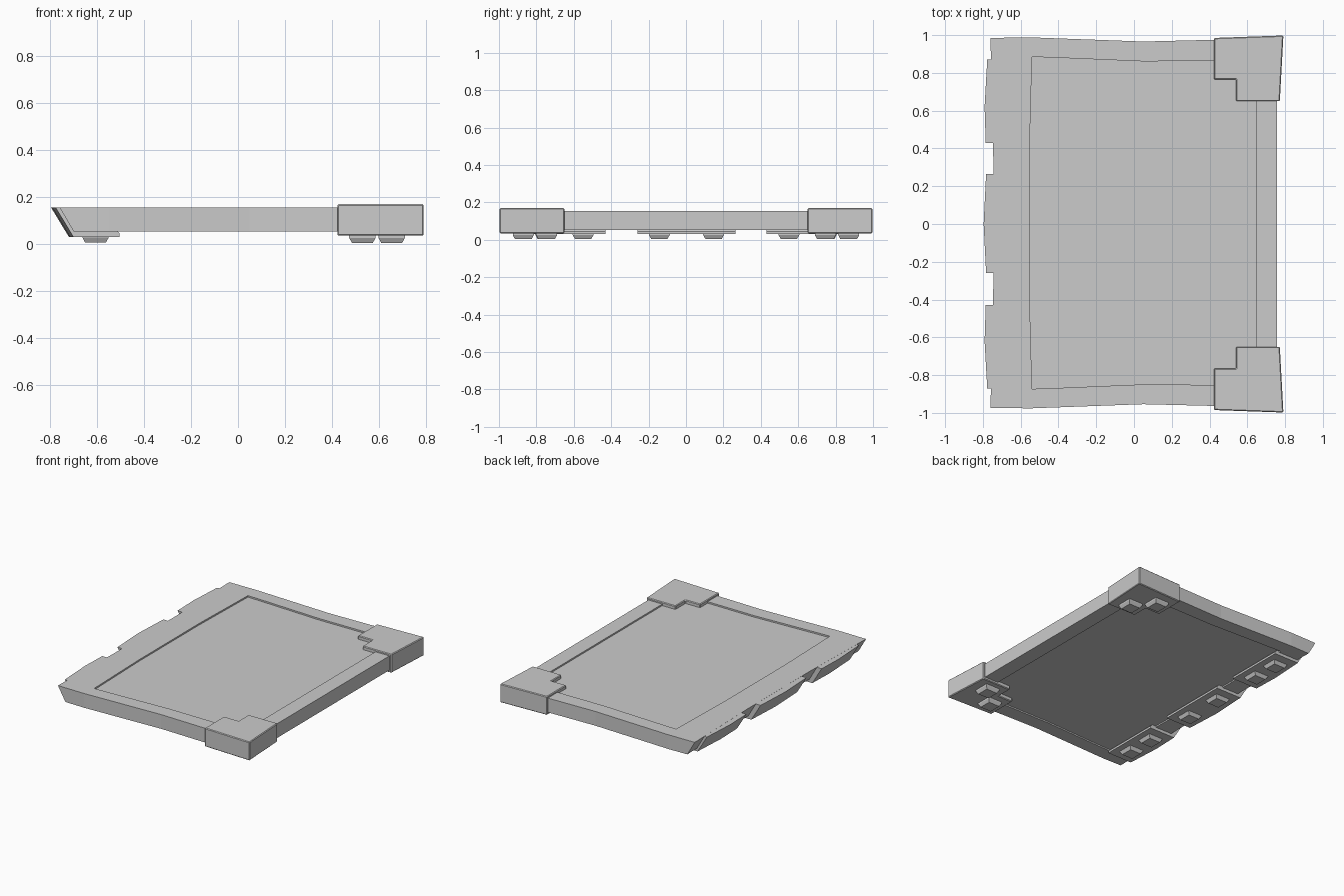
import bpy, bmesh

if "Cube" in bpy.data.objects:
    bpy.data.objects.remove(bpy.data.objects["Cube"])


def loft(name, rings, bevel=0.0):
    """Bridge equal-sized point rings and cap both ends."""
    bm = bmesh.new()
    vs = [[bm.verts.new(p) for p in r] for r in rings]
    n = len(vs[0])
    for a, b in zip(vs, vs[1:]):
        for i in range(n):
            j = (i + 1) % n
            bm.faces.new((a[i], a[j], b[j], b[i]))
    bm.faces.new(vs[0])
    bm.faces.new(vs[-1])
    bmesh.ops.recalc_face_normals(bm, faces=bm.faces)
    me = bpy.data.meshes.new(name)
    bm.to_mesh(me)
    bm.free()
    ob = bpy.data.objects.new(name, me)
    bpy.context.collection.objects.link(ob)
    if bevel:
        m = ob.modifiers.new("Bevel", "BEVEL")
        m.width = bevel
        m.segments = 1
    return ob


def outline(half):
    """Close a back-half outline with its front mirror image."""
    return half + [(x, 0.012 - y) for x, y in reversed(half)]


def at(pts, z, lean=0.0):
    return [(x + (lean if x < -0.7 else 0), y, z) for x, y in pts]


def foot(name, x, y, z0, z1):
    def sq(s, z):
        return [(x + s * a, y + s * b, z)
                for a, b in ((-1, -1), (1, -1), (1, 1), (-1, 1))]
    loft(name, [sq(0.044, z0), sq(0.056, z0 + 0.022), sq(0.056, z1)])


# Panel with slanted left edge, recessed on both faces
outer = outline([(-0.745, 0.35), (-0.76, 0.985), (-0.55, 0.988), (0.05, 0.966),
                 (0.42, 0.975), (0.757, 0.98), (0.757, 0.3)])
inner = outline([(-0.554, 0.35), (-0.54, 0.885), (-0.4, 0.88), (0.05, 0.861),
                 (0.42, 0.864), (0.645, 0.87), (0.645, 0.3)])
loft("panel", [at(inner, 0.144), at(inner, 0.155), at(outer, 0.155),
               at(outer, 0.052, 0.06), at(inner, 0.052), at(inner, 0.062)])

# Corner brackets and their feet
corner = [(0.423, 0.765), (0.54, 0.765), (0.54, 0.65), (0.772, 0.65),
          (0.791, 0.998), (0.423, 0.985)]
for s, side in ((1, "back"), (-1, "front")):
    pts = [(x, s * y) for x, y in corner]
    loft(f"{side}_corner_bracket", [at(pts, 0.035), at(pts, 0.169)], 0.005)
    foot(f"{side}_corner_foot_a", 0.53, s * 0.87, 0.003, 0.037)
    foot(f"{side}_corner_foot_b", 0.655, s * 0.745, 0.003, 0.037)

# Slanted clips wrapping the left edge, with two feet each
clips = [("back", [(0.43, -0.785), (0.62, -0.791), (0.87, -0.777)]),
         ("middle", [(-0.26, -0.783), (0.0, -0.796), (0.265, -0.783)]),
         ("front", [(-0.87, -0.777), (-0.62, -0.791), (-0.43, -0.785)])]
for name, secs in clips:
    loft(f"{name}_clip", [[(x, y, 0.154), (x + 0.075, y, 0.03), (-0.505, y, 0.03),
                           (-0.505, y, 0.045), (-0.52, y, 0.06), (-0.68, y, 0.06),
                           (-0.738, y, 0.154)] for y, x in secs])
    mid = (secs[0][0] + secs[2][0]) / 2
    for s in (-1, 1):
        foot(f"{name}_clip_foot_{'b' if s > 0 else 'a'}", -0.607, mid + s * 0.1 - (0 if name != "middle" else s * -0.045), 0.005, 0.032)
